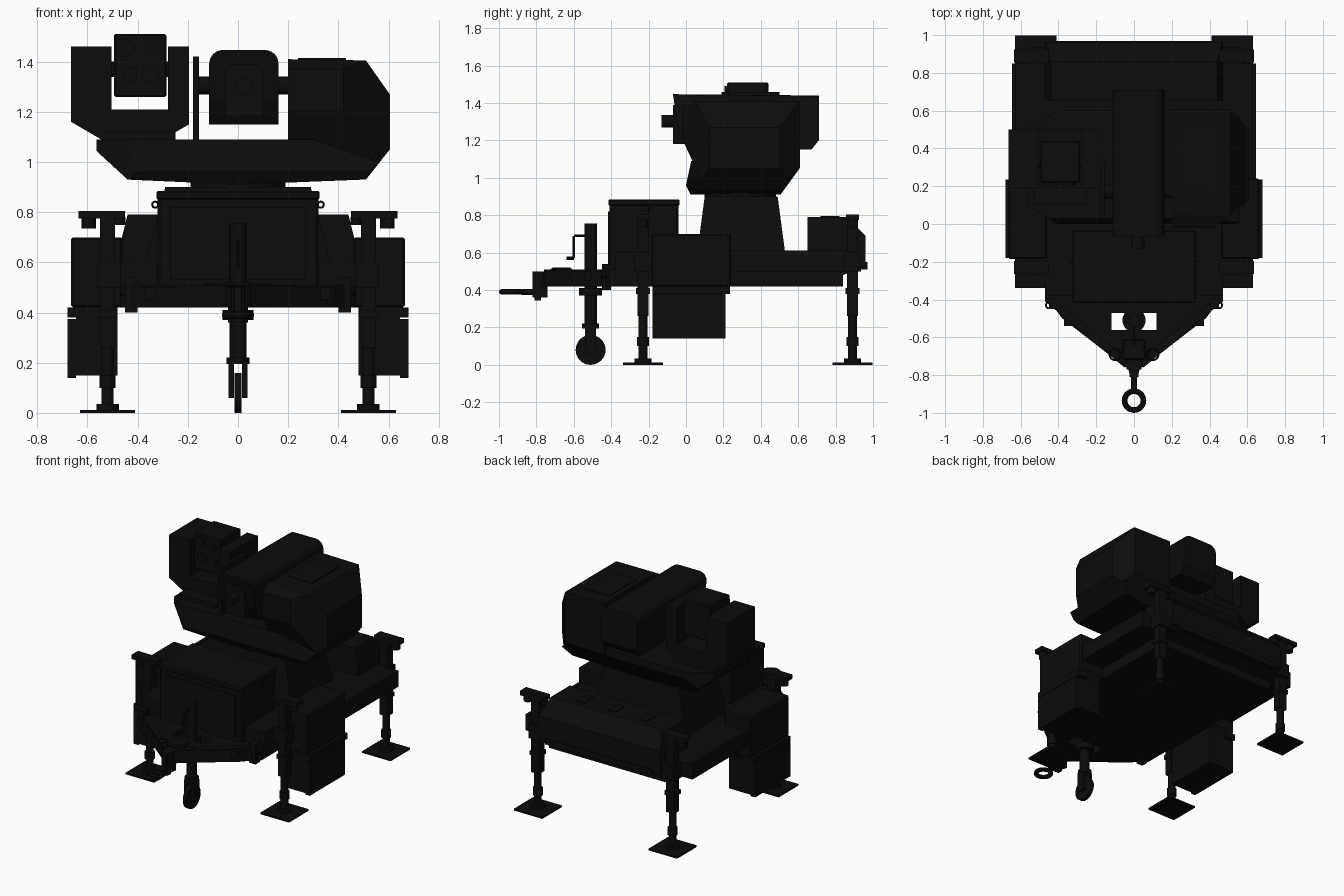
import bpy, bmesh, math
from mathutils import Vector

cube = bpy.data.objects.get("Cube")
if cube:
    bpy.data.objects.remove(cube, do_unlink=True)

paint = bpy.data.materials.new("matte_black")
paint.use_nodes = True
BLACK = (0.0035, 0.0035, 0.0035, 1)
paint.diffuse_color = BLACK
paint.node_tree.nodes["Principled BSDF"].inputs["Base Color"].default_value = BLACK


def finish(name, bm, bevel=0, smooth=False):
    bmesh.ops.recalc_face_normals(bm, faces=bm.faces)
    me = bpy.data.meshes.new(name)
    bm.to_mesh(me)
    bm.free()
    me.materials.append(paint)
    ob = bpy.data.objects.new(name, me)
    bpy.context.collection.objects.link(ob)
    if bevel:
        mod = ob.modifiers.new("edge", "BEVEL")
        mod.width = bevel
        mod.segments = 1
    if smooth:
        bpy.ops.object.select_all(action="DESELECT")
        ob.select_set(True)
        bpy.context.view_layer.objects.active = ob
        bpy.ops.object.shade_smooth_by_angle()
    return ob


def prism(name, pts, axis, lo, hi, cuts=(), round_top=0, bevel=0):
    """Extrude a 2D outline along an axis, then trim it with planes."""
    place = {"x": lambda a, b, t: (t, a, b),
             "y": lambda a, b, t: (a, t, b),
             "z": lambda a, b, t: (a, b, t)}[axis]
    bm = bmesh.new()
    base = bm.faces.new([bm.verts.new(place(a, b, lo)) for a, b in pts])
    out = bmesh.ops.extrude_face_region(bm, geom=[base])
    new = [v for v in out["geom"] if isinstance(v, bmesh.types.BMVert)]
    bmesh.ops.translate(bm, verts=new, vec=Vector(place(0, 0, hi - lo)))
    for co, no in cuts:
        geom = bm.verts[:] + bm.edges[:] + bm.faces[:]
        cut = bmesh.ops.bisect_plane(bm, geom=geom, plane_co=co, plane_no=no, clear_outer=True)
        rim = [e for e in cut["geom_cut"] if isinstance(e, bmesh.types.BMEdge)]
        bmesh.ops.edgeloop_fill(bm, edges=rim)
    if round_top:
        top = max(v.co.z for v in bm.verts) - 0.02
        sel = [e for e in bm.edges if all(v.co.z > top for v in e.verts)
               and abs(e.verts[0].co.y - e.verts[1].co.y) > 0.2]
        bmesh.ops.bevel(bm, geom=sel, offset=round_top, segments=4, profile=0.5, affect="EDGES")
    return finish(name, bm, bevel)


def box(name, x, y, z, bevel=0):
    return prism(name, [(x[0], y[0]), (x[1], y[0]), (x[1], y[1]), (x[0], y[1])],
                 "z", z[0], z[1], bevel=bevel)


def rod(name, a, b, r, sides=20):
    a, b = Vector(a), Vector(b)
    bm = bmesh.new()
    bmesh.ops.create_cone(bm, cap_ends=True, segments=sides, radius1=r, radius2=r, depth=(b - a).length)
    bm.transform((b - a).to_track_quat("Z", "Y").to_matrix().to_4x4())
    bmesh.ops.translate(bm, verts=bm.verts, vec=(a + b) / 2)
    return finish(name, bm, smooth=True)


def ring(name, loc, major, minor, rot=(0, 0, 0)):
    bpy.ops.mesh.primitive_torus_add(location=loc, rotation=rot, major_radius=major,
                                     minor_radius=minor, major_segments=28, minor_segments=8)
    ob = bpy.context.object
    ob.name = name
    ob.data.materials.append(paint)
    bpy.ops.object.shade_smooth_by_angle()


def span(s, a, b):
    return tuple(sorted((s * a, s * b)))


def mirror_pts(pts):
    return pts + [(-a, b) for a, b in reversed(pts)]


# Chassis, front deck and drawbar
box("chassis", (-.47, .47), (-.38, .84), (.42, .6))
for s in (-1, 1):
    side = "left" if s > 0 else "right"
    outline = [(.47, -.38), (.12, -.38), (.12, -.56), (.04, -.56), (.04, -.76), (.07, -.74), (.38, -.5)]
    prism(side + "_front_deck", [(s * a, b) for a, b in outline], "z", .42, .5)
    rail = [(.47, -.36), (.47, -.41), (.05, -.76), (.03, -.72)]
    prism(side + "_front_rail", [(s * a, b) for a, b in rail], "z", .42, .51)
    box(side + "_deck_bracket", span(s, .4, .45), (-.45, -.4), (.4, .54))
    box(side + "_deck_step", span(s, .3, .37), (-.54, -.44), (.45, .5))
    ring(side + "_tie_down", (s * .45, -.43, .47), .016, .005)
    ring(side + "_deck_hoop", (s * .1, -.69, .51), .03, .005)
    ring(side + "_lifting_eye", (s * .33, -.2, .83), .012, .004, (math.pi / 2, 0, 0))
box("deck_crossbar", (-.12, .12), (-.47, -.38), (.42, .5))
box("drawbar_spine", (-.04, .04), (-.77, -.38), (.42, .5))
prism("drawbar_nose", [(-.04, -.74), (-.015, -.82), (.015, -.82), (.04, -.74)], "z", .36, .5)
box("tow_plate", (-.025, .025), (-.81, -.775), (.345, .5))
rod("tow_shank", (0, -.88, .39), (0, -.78, .39), .016)
ring("tow_eye", (0, -.935, .39), .05, .015)
box("coupling_cover", (-.06, .06), (-.72, -.61), (.5, .52), .008)

# Jockey wheel with crank
rod("jockey_post", (0, -.51, .2), (0, -.51, .755), .033)
rod("jockey_clamp", (0, -.51, .37), (0, -.51, .41), .062)
rod("jockey_collar", (0, -.51, .195), (0, -.51, .22), .045)
for s in (-1, 1):
    box("jockey_fork", span(s, .016, .038), (-.54, -.48), (.06, .2))
rod("jockey_wheel", (-.013, -.51, .08), (.013, -.51, .08), .08, 32)
rod("crank_arm", (0, -.6, .69), (0, -.51, .69), .006, 8)
rod("crank_drop", (0, -.6, .69), (0, -.6, .57), .006, 8)
rod("crank_grip", (0, -.64, .57), (0, -.6, .57), .009, 8)

# Front equipment box, turret pedestal and rear locker
box("equipment_box", (-.32, .32), (-.41, -.04), (.42, .87), .01)
box("equipment_box_lid", (-.325, .325), (-.415, -.035), (.85, .885), .006)
box("box_door", (-.27, .27), (-.416, -.41), (.53, .82))
prism("pedestal", mirror_pts([(.37, .59), (.29, .9)]), "y", 0, .6,
      cuts=[((0, .06, .6), (0, -.3, .04)), ((0, .53, .6), (0, .3, .04))])
rod("slewing_ring", (0, .29, .89), (0, .29, .93), .19, 40)
locker = [(.65, .5), (.65, .79), (.86, .79), (.96, .69), (.96, .53), (.84, .48)]
prism("rear_locker", locker, "x", -.47, .47,
      cuts=[((s * .44, .8, .79), (s * .2, 0, .05)) for s in (-1, 1)])
for x in (-.24, 0, .24):
    box("locker_hinge", (x - .03, x + .03), (.72, .82), (.788, .797))
box("rear_bumper", (-.41, .41), (.9, .97), (.51, .55))

# Side trays, side lockers and stabilizer legs
for s in (-1, 1):
    side = "left" if s > 0 else "right"
    box(side + "_tray", span(s, .45, .645), (.2, .85), (.5, .6))
    box(side + "_tray_lip", span(s, .625, .645), (.2, .85), (.59, .61))
    box(side + "_upper_locker", span(s, .46, .665), (-.185, .24), (.42, .7), .008)
    prism(side + "_lower_locker", [(-.18, .15), (.21, .15), (.21, .38), (.24, .43), (-.18, .43)],
          "x", *span(s, .48, .645))
    box(side + "_locker_panel", span(s, .645, .68), (-.18, .21), (.14, .375))
    box(side + "_locker_flange", span(s, .6, .68), (-.18, .235), (.38, .42))
    for end, y in (("front", -.23), ("rear", .89)):
        name = side + "_" + end
        x = s * .52
        box(name + "_foot", (x - .11, x + .11), (y - .108, y + .108), (0, .012))
        rod(name + "_foot_hub", (x, y, .01), (x, y, .035), .045)
        rod(name + "_leg_piston", (x, y, .02), (x, y, .3), .024)
        rod(name + "_leg_collar", (x, y, .1), (x, y, .15), .032)
        box(name + "_leg_sleeve", (x - .03, x + .03), (y - .03, y + .03), (.26, .78))
        box(name + "_leg_band", (x - .037, x + .037), (y - .037, y + .037), (.38, .41))
        box(name + "_leg_arm", span(s, .42, .56), (y - .045, y + .045), (.5, .6))
        box(name + "_leg_cap", span(s, .45, .635), (y - .035, y + .035), (.775, .805))
        rod(name + "_leg_gear", (s * .595, y, .735), (s * .595, y, .78), .028)
        rod(name + "_leg_motor", (s * .47, y, .75), (s * .47, y, .78), .022)

# Turret yoke
front_cut = ((0, .0, .96), (0, -.6, -.3))
yoke = [(-.565, 1.09), (-.565, 1.045), (-.44, .93), (0, .91), (.5, .93), (.56, 1.0), (.3, 1.09)]
prism("turret_yoke", yoke, "y", 0, .6,
      cuts=[front_cut, ((0, .52, .93), (0, .11, -.08)), ((0, 0, .96), (0, -.14, .03)),
            ((-.565, .1, 1), (-.1, -.16, 0)), ((-.565, .5, 1), (-.1, .16, 0))])
box("yoke_arm", (-.18, -.155), (.04, .32), (.93, 1.42))
rod("trunnion", (-.17, .17, 1.305), (.22, .17, 1.305), .036)

# Large faceted pod on the left
pod = [(.2, .95), (.2, 1.41), (.51, 1.405), (.605, 1.27), (.605, 1.05), (.51, .93)]
prism("left_pod", pod, "y", -.02, .61,
      cuts=[((0, .03, 1.1), (0, -.15, -.07)), ((0, .52, .93), (0, .11, -.08)),
            ((.42, -.02, 1.2), (.14, -.18, 0)), ((.605, .5, 1.2), (.11, .1, 0)),
            ((.4, .05, 1.41), (0, -.1, .18))])
box("pod_cover", (.24, .43), (.2, .5), (1.405, 1.414))

# Central sensor housing
housing = [(-.07, 1.447), (-.04, 1.25), (.01, 1.15), (.67, 1.15), (.71, 1.2), (.71, 1.44)]
prism("sensor_housing", housing, "x", -.115, .162, round_top=.055)
prism("housing_front_plate", [(-.05, 1.18), (.1, 1.18), (.1, 1.36), (.08, 1.39), (-.03, 1.39), (-.05, 1.36)],
      "y", -.07, 0)
rod("front_lens", (.022, -.13, 1.303), (.022, 0, 1.303), .034, 28)

# Right cradle with its optical block
cradle = [(-.665, 1.46), (-.665, 1.16), (-.545, 1.09), (-.3, 1.09), (-.195, 1.15),
          (-.195, 1.46), (-.28, 1.46), (-.28, 1.21), (-.505, 1.21), (-.505, 1.46)]
prism("right_cradle", cradle, "y", .19, .5)
box("cradle_mount", (-.53, -.25), (.1, .5), (1.05, 1.12))
box("optical_block", (-.495, -.285), (.22, .44), (1.26, 1.51), .006)
rod("block_axle", (-.52, .33, 1.37), (-.26, .33, 1.37), .03)
for x, z, r in ((-.45, 1.455, .035), (-.43, 1.35, .03), (-.35, 1.35, .035), (-.34, 1.45, .02)):
    rod("optic", (x, .205, z), (x, .23, z), r)
